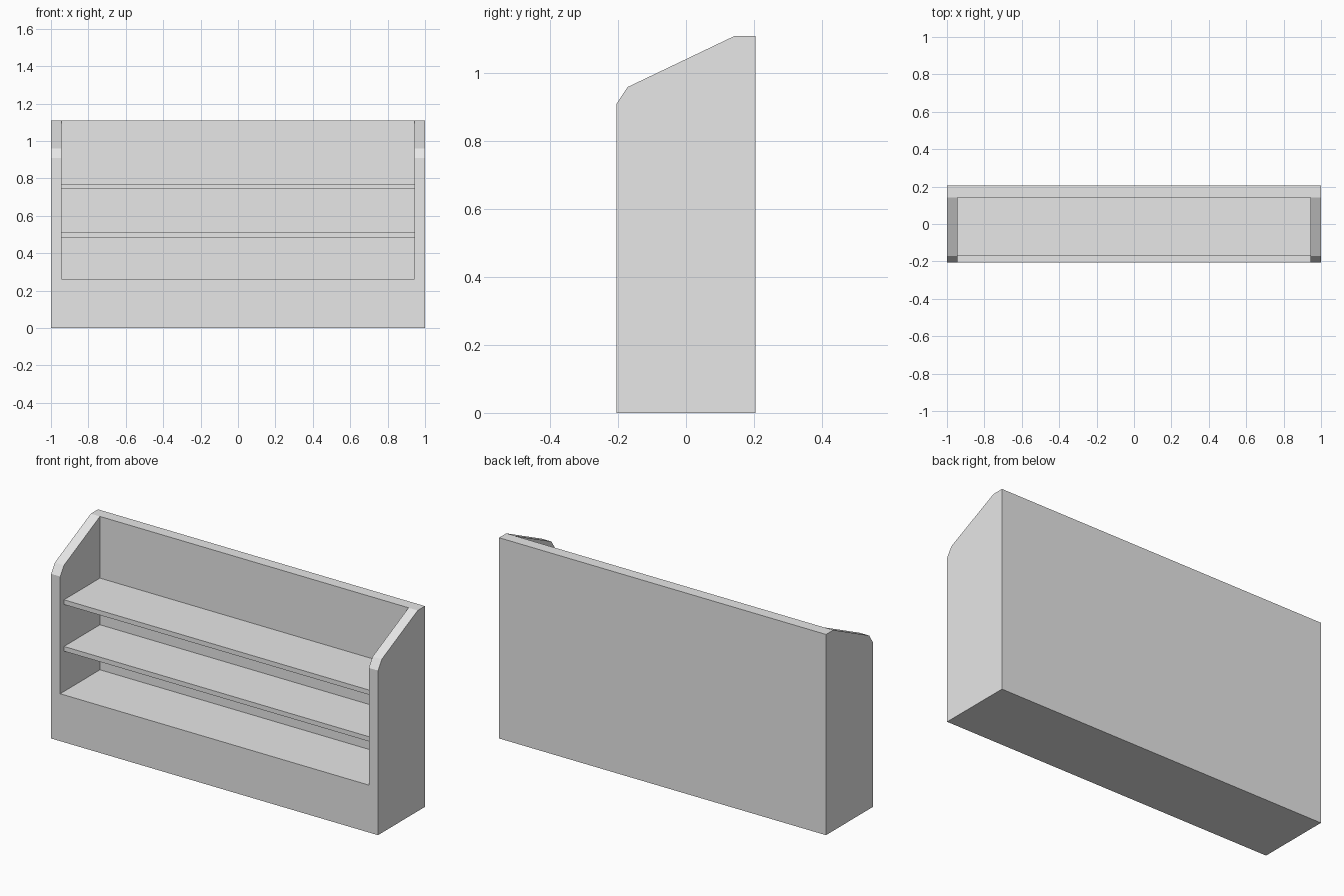
import bpy
import bmesh

cube = bpy.data.objects.get("Cube")
if cube:
    bpy.data.objects.remove(cube, do_unlink=True)

GREY = (0.8, 0.8, 0.8, 1.0)
mat = bpy.data.materials.new("light grey")
mat.use_nodes = True
mat.diffuse_color = GREY
mat.node_tree.nodes["Principled BSDF"].inputs["Base Color"].default_value = GREY

HALF_W, SIDE_T = 1.0, 0.056
FRONT, BACK, TOP = -0.205, 0.205, 1.11
WALL_Y, SHELF_Y = 0.142, -0.172   # wall face and shelf front edge
INNER = HALF_W - SIDE_T


def extrude_profile(name, profile, x0, x1):
    """Extrude a closed (y, z) outline along x."""
    bm = bmesh.new()
    face = bm.faces.new([bm.verts.new((x0, y, z)) for y, z in profile])
    ext = bmesh.ops.extrude_face_region(bm, geom=[face])
    moved = [v for v in ext["geom"] if isinstance(v, bmesh.types.BMVert)]
    bmesh.ops.translate(bm, verts=moved, vec=(x1 - x0, 0, 0))
    bmesh.ops.recalc_face_normals(bm, faces=bm.faces)
    mesh = bpy.data.meshes.new(name)
    bm.to_mesh(mesh)
    bm.free()
    mesh.materials.append(mat)
    obj = bpy.data.objects.new(name, mesh)
    bpy.context.collection.objects.link(obj)
    return obj


def board(name, y0, y1, z0, z1):
    """Box spanning the space between the side panels."""
    return extrude_profile(name, [(y0, z0), (y1, z0), (y1, z1), (y0, z1)], -INNER, INNER)


# Side panels with sloped top and clipped front corner
side = [(FRONT, 0), (BACK, 0), (BACK, TOP), (WALL_Y, TOP), (SHELF_Y, 0.96), (FRONT, 0.91)]
for name, sign in (("left_side_panel", 1), ("right_side_panel", -1)):
    extrude_profile(name, side, sign * INNER, sign * HALF_W)

# Solid plinth and back wall
BASE_Z = 0.262
board("base_plinth", FRONT, BACK, 0, BASE_Z)
board("back_panel", WALL_Y, BACK, BASE_Z, TOP)

# Two thin shelves
for name, z in (("lower_shelf", 0.485), ("upper_shelf", 0.743)):
    board(name, SHELF_Y, WALL_Y, z, z + 0.026)
